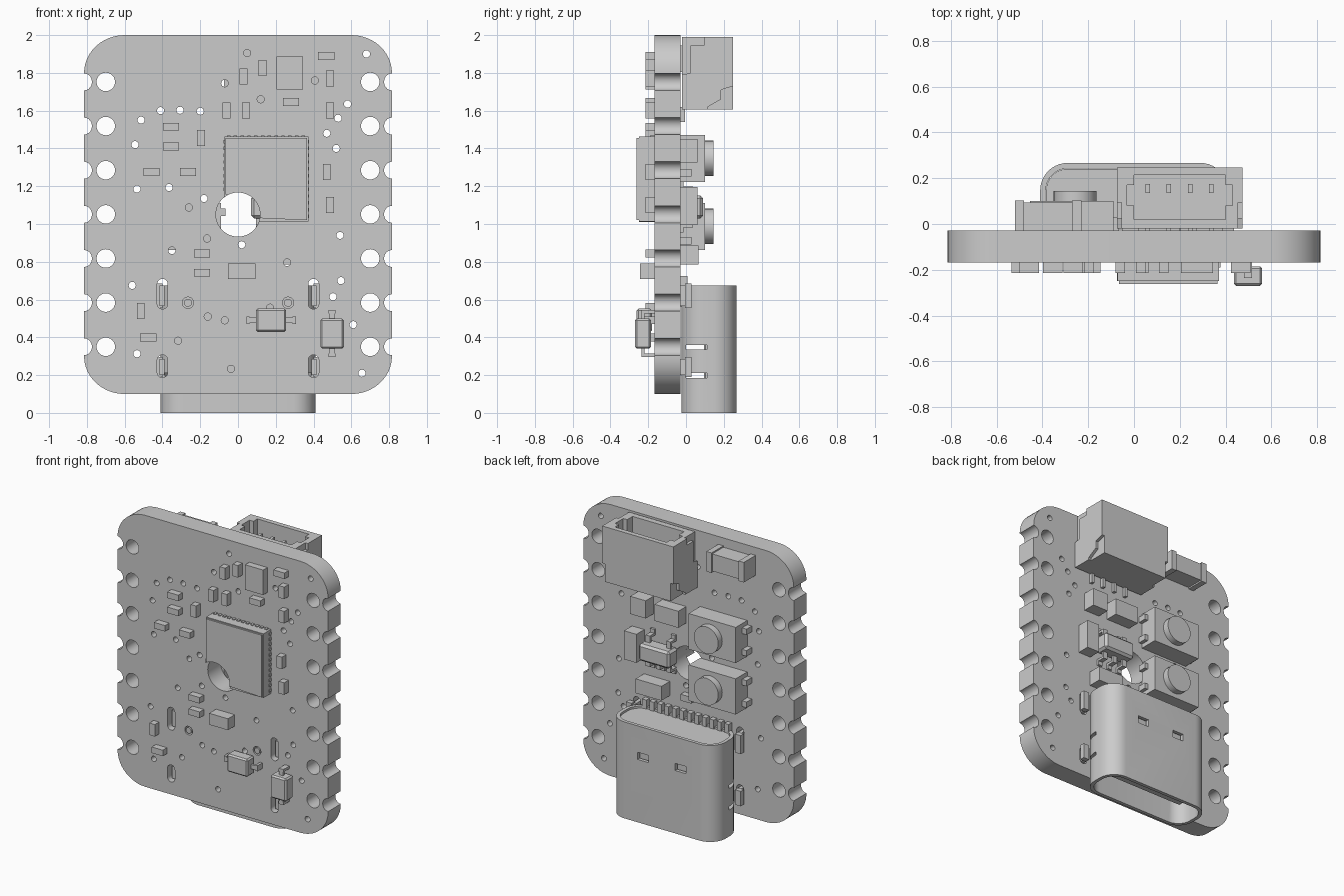
import bpy, bmesh
from math import sin, cos, pi, atan2

if "Cube" in bpy.data.objects:
    bpy.data.objects.remove(bpy.data.objects["Cube"])


def add_mesh(name, me):
    ob = bpy.data.objects.new(name, me)
    bpy.context.collection.objects.link(ob)
    return ob


def box(name, x0, x1, y0, y1, z0, z1, bevel=0):
    bm = bmesh.new()
    bmesh.ops.create_cube(bm, size=1)
    for v in bm.verts:
        v.co = ((x0 + x1) / 2 + v.co.x * (x1 - x0), (y0 + y1) / 2 + v.co.y * (y1 - y0),
                (z0 + z1) / 2 + v.co.z * (z1 - z0))
    if bevel:
        bmesh.ops.bevel(bm, geom=bm.edges[:], offset=bevel, segments=1, affect='EDGES')
    me = bpy.data.meshes.new(name)
    bm.to_mesh(me)
    bm.free()
    return add_mesh(name, me)


def plate(name, loops, axis, lo, hi):
    """Filled outline with holes, extruded along an axis from lo to hi."""
    cu = bpy.data.curves.new(name + "_outline", 'CURVE')
    cu.dimensions, cu.fill_mode, cu.extrude = '2D', 'BOTH', (hi - lo) / 2
    for pts in loops:
        sp = cu.splines.new('POLY')
        sp.points.add(len(pts) - 1)
        for p, (a, b) in zip(sp.points, pts):
            p.co = (a, b, 0, 1)
        sp.use_cyclic_u = True
    tmp = add_mesh(name + "_outline", cu)
    dg = bpy.context.evaluated_depsgraph_get()
    me = bpy.data.meshes.new_from_object(tmp.evaluated_get(dg))
    bpy.data.objects.remove(tmp)
    bm = bmesh.new()
    bm.from_mesh(me)
    mid = (lo + hi) / 2
    for v in bm.verts:
        a, b, c = v.co.x, v.co.y, v.co.z + mid
        v.co = {'X': (c, a, b), 'Y': (a, c, b), 'Z': (a, b, c)}[axis]
    bmesh.ops.remove_doubles(bm, verts=bm.verts[:], dist=1e-5)
    bmesh.ops.recalc_face_normals(bm, faces=bm.faces[:])
    bm.to_mesh(me)
    bm.free()
    me.name = name
    return add_mesh(name, me)


def rounded(cx, cy, hw, hh, r, n=8):
    """Rounded rectangle; a circle when hw = hh = r."""
    pts = []
    for q, (sx, sy) in enumerate([(1, 1), (-1, 1), (-1, -1), (1, -1)]):
        for i in range(n + 1):
            t = (q + i / n) * pi / 2
            p = (cx + sx * (hw - r) + r * cos(t), cy + sy * (hh - r) + r * sin(t))
            if not pts or abs(p[0] - pts[-1][0]) + abs(p[1] - pts[-1][1]) > 1e-5:
                pts.append(p)
    if abs(pts[0][0] - pts[-1][0]) + abs(pts[0][1] - pts[-1][1]) < 1e-5:
        pts.pop()
    return pts


def circle(x, y, r, n=4):
    return rounded(x, y, r, r, r, n)


F, B = -0.168, -0.028          # front and back faces of the board
rows = [0.35 + 0.2337 * i for i in range(7)]

# Circuit board: rounded outline with edge notches, pin holes, slots and vias
side = [(.6 + .215 * cos(t), .3 + .2 * sin(t)) for t in [-pi / 2 + i * pi / 24 for i in range(13)]]
for z in rows:
    side += [(.815 - .042 * cos(t), z + .045 * sin(t)) for t in [-pi / 2 + i * pi / 10 for i in range(11)]]
side += [(.6 + .215 * cos(t), 1.8 + .2 * sin(t)) for t in [i * pi / 24 for i in range(13)]]
loops = [side + [(-x, z) for x, z in reversed(side)], circle(0, 1.05, .117, 10)]
for s in (-1, 1):
    loops += [circle(s * .7, z, .049, 6) for z in rows]
    loops += [rounded(s * .4, .63, .028, .08, .028, 5), rounded(s * .4, .247, .028, .06, .028, 5)]
    loops.append(circle(s * .265, .583, .03, 5))
vias = [(.68, 1.9), (.58, 1.635), (.53, 1.56), (.47, 1.48), (.52, 1.4), (-.41, 1.6), (-.307, 1.602),
        (-.2, 1.597), (-.513, 1.55), (-.545, 1.42), (-.535, 1.185), (-.365, 1.193), (-.18, 1.135),
        (.54, .94), (.02, .89), (-.56, .675), (.545, .7), (.503, .615), (.61, .467), (-.535, .313),
        (.656, .21), (.048, 1.905), (-.07, 1.745), (.12, 1.66), (.407, 1.76), (-.26, 1.087),
        (-.164, .923), (-.35, .86), (.26, .796), (.17, .557), (-.16, .51), (-.07, .49), (-.317, .382), (-.037, .233)]
loops += [circle(x, z, .019, 4) for x, z in vias]
plate("circuit_board", loops, 'Y', F, B)

# Small chip components on the front, upright and lying
upright = [(.03, 1.78), (.13, 1.825), (.487, 1.77), (.487, 1.60), (-.06, 1.60), (.043, 1.60),
           (-.195, 1.455), (.47, 1.275), (.487, 1.10), (-.515, .54)]
lying = [(.467, 1.89), (.28, 1.645), (-.355, 1.515), (-.355, 1.41), (-.458, 1.275), (-.265, 1.275),
         (-.19, .843), (-.19, .742), (-.475, .398)]
for group, hx, hz in ((upright, .021, .042), (lying, .043, .021)):
    for x, z in group:
        box("small_component", x - hx, x + hx, -.215, F, z - hz, z + hz)
box("front_square_chip", .205, .345, -.215, F, 1.713, 1.888)
box("front_capacitor", -.053, .092, -.243, F, .71, .79)

# Main processor, bitten by the centre hole, with edge contacts
t0, t1 = atan2(-.04, .11), atan2(.0898, -.075)
bite = [(.117 * cos(t), 1.05 + .117 * sin(t)) for t in [t0 + (t1 - t0) * i / 14 for i in range(15)]]
plate("processor_base", [[(.372, 1.013)] + bite + [(-.072, 1.462), (.372, 1.462)][0:2][::1]], 'Y', -.25, F)
plate("processor_lid", [[(.365, 1.02)] + bite[1:-1] + [(-.065, 1.155), (-.065, 1.455), (.365, 1.455)]], 'Y', -.262, -.25)
for i in range(12):
    z = 1.04 + i * .036
    box("processor_contact", .36, .377, -.19, F, z - .009, z + .009)
    if z > 1.18:
        box("processor_contact", -.078, -.06, -.19, F, z - .009, z + .009)
    x = -.05 + i * .036
    box("processor_contact", x - .009, x + .009, -.19, F, 1.45, 1.468)

# Two diodes with bent leads
box("diode_body_low", .095, .255, -.262, -.18, .428, .552, .01)
box("diode_body_side", .436, .56, -.27, -.185, .34, .50, .01)
for s in (-1, 1):
    x, z = .175 + s * .1, .42 + s * .1
    box("diode_lead", x - .025, x + .025, -.22, -.205, .475, .505)
    box("diode_lead", .175 + s * .122 - .009, .175 + s * .122 + .009, -.22, F, .47, .51)
    box("diode_lead", .483, .513, -.235, -.22, z - .025, z + .025)
    box("diode_lead", .48, .516, -.235, F, .42 + s * .115 - .009, .42 + s * .115 + .009)

# Top socket: open-topped housing, profiled side plates, floor, pins and leads
cavity = [(0, .02), (.4, .02), (.4, .08), (.43, .08), (.43, .17), (.4, .17), (.4, .214), (0, .214),
          (0, .17), (-.03, .17), (-.03, .08), (0, .08)]
plate("socket_housing", [[(-.055, -.02), (.455, -.02), (.455, .248), (-.055, .248)], cavity], 'Z', 1.66, 1.99)
box("socket_floor", -.055, .455, -.02, .248, 1.605, 1.66)
cheek = [(-.02, 1.605), (.115, 1.605), (.115, 1.62), (.185, 1.66), (.185, 1.71), (.248, 1.73), (.248, 1.99),
         (.095, 1.99), (.095, 1.945), (.025, 1.945), (.025, 1.8), (-.02, 1.79)]
plate("socket_cheek_left", [cheek], 'X', -.075, -.055)
plate("socket_cheek_right", [cheek], 'X', .455, .475)
for i in range(4):
    x = .06 + i * .0925
    box("socket_pin", x - .01, x + .01, .135, .175, 1.66, 1.92)
    box("socket_lead", x - .01, x + .01, B, -.005, 1.54, 1.62)

# Fuse block beside the socket
box("fuse_body", -.48, -.27, B, .095, 1.815, 1.935)
box("fuse_cap", -.52, -.48, B, .103, 1.805, 1.945)
box("fuse_cap", -.27, -.23, B, .103, 1.805, 1.945)

# Two push buttons
for z in (1.347, .987):
    box("button_body", -.455, -.09, B, .1, z - .125, z + .125)
    plate("button_cap", [circle(-.257, z, .094, 8)], 'Y', .1, .145)
    for s in (-1, 1):
        box("button_terminal", -.49, -.455, B, .03, z + s * .075 - .02, z + s * .075 + .02)
        box("button_terminal", -.09, -.065, B, .03, z + s * .075 - .02, z + s * .075 + .02)

# Back components
for x, z, hx, hz, top in ((.33, 1.387, .06, .062, .06), (.11, 1.385, .092, .058, .06), (.39, 1.095, .048, .1, .06),
                          (.245, .835, .1, .05, .065), (-.01, .82, .042, .022, .015)):
    box("back_component", x - hx, x + hx, B, top, z - hz, z + hz)
box("regulator_body", .07, .31, -.015, .09, 1.03, 1.15, .015)
for x, s in ((.11, 1), (.27, 1), (.11, -1), (.19, -1), (.27, -1)):
    z = 1.09 + s * .075
    box("regulator_lead", x - .016, x + .016, .02, .038, z - .025, z + .025)
    z += s * .025
    box("regulator_lead", x - .016, x + .016, B, .038, z - .008, z + .008)
    box("regulator_foot", x - .016, x + .016, B, -.012, z + s * .015 - .02, z + s * .015 + .02)

# Port shell: rounded tube with side slits and latch windows cut through
shell = plate("port_shell", [rounded(0, .121, .41, .146, .12, 10), rounded(0, .121, .386, .122, .097, 10)], 'Z', 0, .675)
cuts = [(-.5, .5, 0, .11, .335, .36), (-.5, .5, 0, .11, .185, .21)]
cuts += [(x - .042, x + .042, .2, .3, .44, .49) for x in (-.145, .145)]
for c in cuts:
    cutter = box("cutter", *c)
    cutter.hide_render = True
    mod = shell.modifiers.new("cut", 'BOOLEAN')
    mod.operation, mod.solver, mod.object = 'DIFFERENCE', 'EXACT', cutter
    bpy.context.view_layer.objects.active = shell
    bpy.ops.object.modifier_apply(modifier=mod.name)
    bpy.data.objects.remove(cutter)
plate("port_core", [rounded(0, .121, .384, .12, .095, 10)], 'Z', .5, .662)
plate("port_core_rear", [rounded(0, .121, .375, .108, .085, 10)], 'Z', .4, .5)
box("port_tongue", -.3, .3, .095, .147, .08, .42, .008)
for i in range(12):
    x = -.319 + i * .058
    box("port_lead", x - .017, x + .017, B, .008, .655, .725)
for s in (-1, 1):
    plate("port_peg", [circle(s * .265, .583, .021, 4)], 'Y', F, .0)
    for z0, z1 in ((.565, .675), (.2, .285)):
        xs = sorted((s * .388, s * .415))
        box("port_tab", *xs, -.14, .02, z0, z1)
        xs = sorted((s * .4, s * .445))
        box("port_tab_shoulder", *xs, -.005, .03, z0 - .01, z1 + .01)

# Smooth round walls, keep edges sharp
bpy.ops.object.select_all(action='SELECT')
bpy.ops.object.shade_smooth_by_angle()
